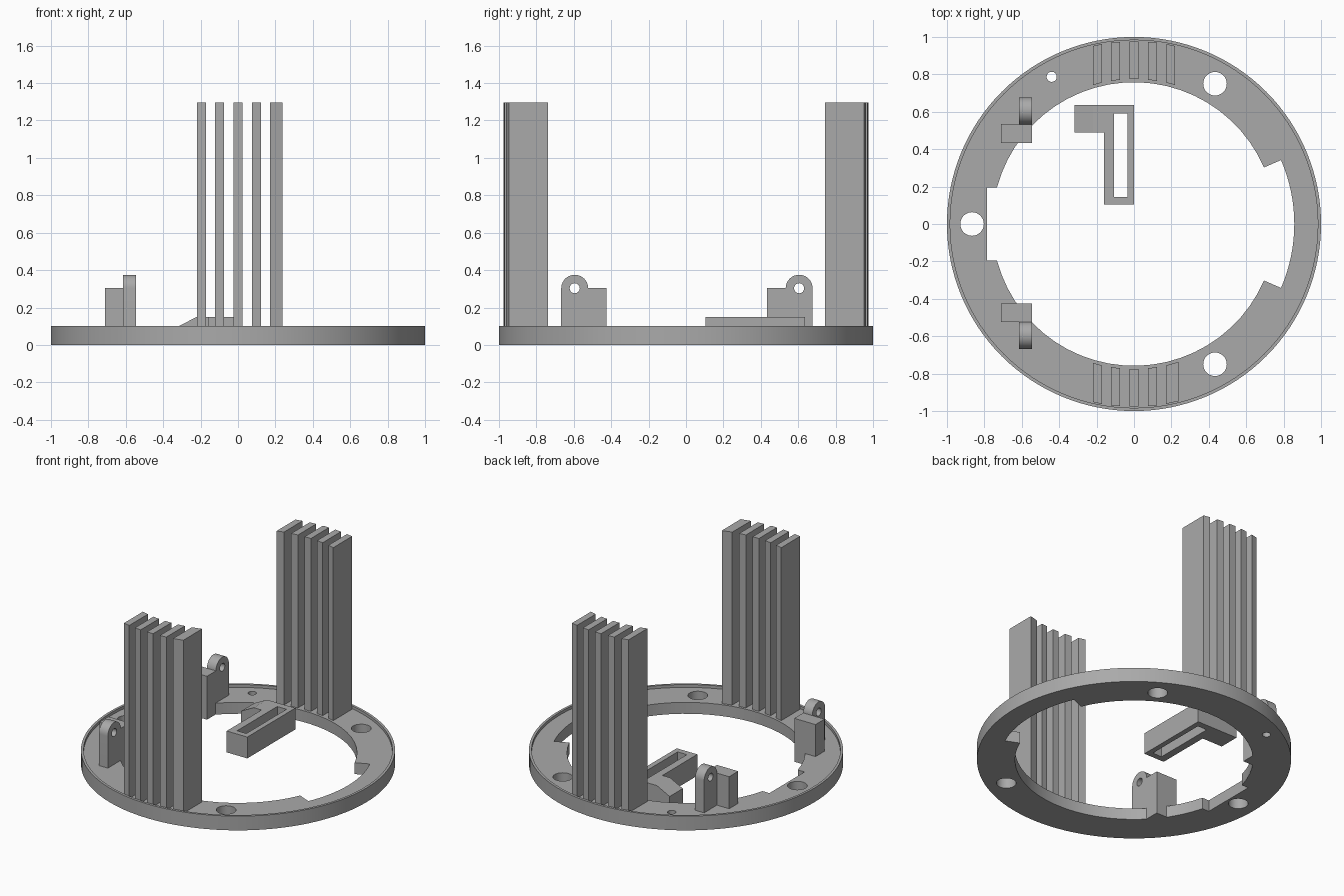
import bpy, bmesh
from math import sin, cos, radians, sqrt, pi
from mathutils import Vector

if "Cube" in bpy.data.objects:
    bpy.data.objects.remove(bpy.data.objects["Cube"])

grey = bpy.data.materials.new("plain grey")
grey.use_nodes = True
colour = (0.4, 0.4, 0.4, 1)
grey.diffuse_color = colour
grey.node_tree.nodes["Principled BSDF"].inputs["Base Color"].default_value = colour


def prism(name, outline, low, high, axis="z"):
    """Extrude a flat outline: (x, y) along z, (y, z) along x, or (x, z) along y."""
    place = {"z": lambda a, b, h: (a, b, h),
             "x": lambda a, b, h: (h, a, b),
             "y": lambda a, b, h: (a, h, b)}[axis]
    bm = bmesh.new()
    face = bm.faces.new([bm.verts.new(place(a, b, low)) for a, b in outline])
    out = bmesh.ops.extrude_face_region(bm, geom=[face])
    verts = [g for g in out["geom"] if isinstance(g, bmesh.types.BMVert)]
    bmesh.ops.translate(bm, verts=verts, vec=Vector(place(0, 0, high - low)))
    bmesh.ops.recalc_face_normals(bm, faces=bm.faces)
    mesh = bpy.data.meshes.new(name)
    bm.to_mesh(mesh)
    bm.free()
    mesh.materials.append(grey)
    obj = bpy.data.objects.new(name, mesh)
    bpy.context.collection.objects.link(obj)
    return obj


def arc(r, start, end, steps, cx=0, cy=0):
    angles = [radians(start + (end - start) * i / steps) for i in range(steps + 1)]
    return [(cx + r * cos(a), cy + r * sin(a)) for a in angles]


def circle(r, cx=0, cy=0, steps=32):
    return arc(r, 0, 360, steps, cx, cy)[:-1]


def rect(x0, x1, y0, y1):
    return [(x0, y0), (x1, y0), (x1, y1), (x0, y1)]


def select_only(obj):
    bpy.ops.object.select_all(action="DESELECT")
    obj.select_set(True)
    bpy.context.view_layer.objects.active = obj


def cut(obj, cutter):
    cutter.hide_render = True
    select_only(obj)
    mod = obj.modifiers.new("cut", "BOOLEAN")
    mod.operation, mod.solver, mod.object = "DIFFERENCE", "EXACT", cutter
    bpy.ops.object.modifier_apply(modifier=mod.name)
    bpy.data.objects.remove(cutter)


def smooth(obj):
    select_only(obj)
    bpy.ops.object.shade_smooth_by_angle(angle=radians(25))


# Base ring with a raised outer lip
FLOOR = 0.08
ring = prism("base_ring", circle(1, steps=128), 0, 0.1)
cut(ring, prism("lip_cutter", circle(0.983, steps=128), FLOOR, 0.2))

# Central opening: main bore, wide arc on the left, square notch on the right
R, NOTCH = 0.758, 0.195
edge = 180 - 14.9
bore = arc(0.857, -23.5, 23.5, 16) + arc(R, 23.5, edge, 24)
bore += [(-0.785, NOTCH), (-0.785, -NOTCH)] + arc(R, 360 - edge, 336.5, 24)
cut(ring, prism("bore_cutter", bore, -0.1, 0.2))

# Three mounting holes and a small pin hole
for angle in (60, 180, 300):
    a = radians(angle)
    cut(ring, prism("hole_cutter", circle(0.063, 0.866 * cos(a), 0.866 * sin(a)), -0.1, 0.2))
cut(ring, prism("pin_cutter", circle(0.027, -0.44, 0.787), -0.1, 0.2))
smooth(ring)

# Two stacks of upright fins, ends following the ring's curve
for label, side in (("front", -1), ("back", 1)):
    for i in range(5):
        x0, x1 = -0.22 + i * 0.098, -0.172 + i * 0.098
        if i == 4:
            x0, x1 = (0.17, 0.238) if side < 0 else (0.174, 0.22)
        near = [(x, side * sqrt(0.775 ** 2 - x * x)) for x in (x0, x1)]
        far = [(x, side * sqrt(0.977 ** 2 - x * x)) for x in (x1, x0)]
        prism(f"{label}_fin_{i + 1}", near + far, 0.04, 1.295)

# Hinge brackets: a block with a round-topped, drilled tab beside it
for label, side, shift in (("front", -1, 0.005), ("back", 1, 0.01)):
    def y(v):
        return side * v + shift * (side > 0)
    lo, hi = sorted((y(0.424), y(0.525)))
    prism(f"{label}_bracket_block", rect(-0.71, -0.545, lo, hi), 0, 0.305)
    mid = y(0.595)
    lobe = arc(0.072, 0, 180, 20, mid, 0.303)
    tab = prism(f"{label}_bracket_tab",
                lobe + [(mid - 0.072, 0.02), (mid + 0.072, 0.02)], -0.615, -0.545, "x")
    cut(tab, prism("tab_cutter", circle(0.027, mid, 0.303, 24), -0.7, -0.4, "x"))
    smooth(tab)

# Loose slotted bar with a chamfered side arm
bar = prism("slotted_bar", rect(-0.16, 0, 0.103, 0.636), 0, 0.15)
cut(bar, prism("slot_cutter", rect(-0.108, -0.036, 0.144, 0.59), -0.1, 0.3))
prism("bar_side_arm", [(-0.318, 0), (-0.16, 0), (-0.16, 0.15), (-0.22, 0.15), (-0.318, 0.1)],
      0.49, 0.636, "y")
